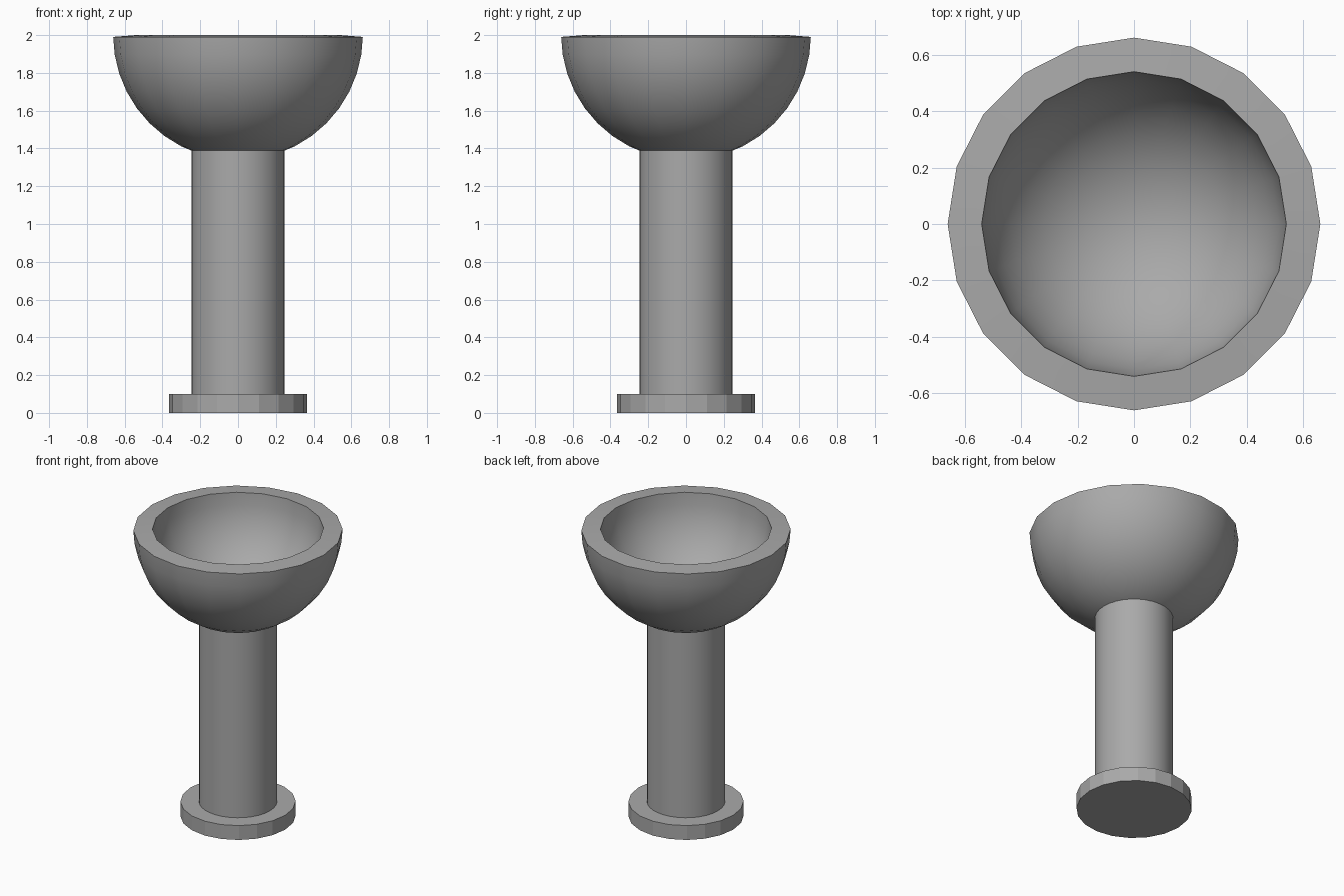
import bpy
import bmesh
import math

cube = bpy.data.objects.get("Cube")
if cube:
    bpy.data.objects.remove(cube, do_unlink=True)

# Single grey for every part
GREY = (0.4, 0.4, 0.4, 1.0)
grey = bpy.data.materials.new("plain grey")
grey.use_nodes = True
grey.diffuse_color = GREY
grey.node_tree.nodes["Principled BSDF"].inputs["Base Color"].default_value = GREY


def add_object(name, bm, z):
    mesh = bpy.data.meshes.new(name)
    bm.to_mesh(mesh)
    bm.free()
    mesh.materials.append(grey)
    obj = bpy.data.objects.new(name, mesh)
    obj.location.z = z
    bpy.context.collection.objects.link(obj)
    return obj


def add_cylinder(name, radius, bottom, top, sides):
    bm = bmesh.new()
    bmesh.ops.create_cone(bm, cap_ends=True, segments=sides, radius1=radius,
                          radius2=radius, depth=top - bottom)
    return add_object(name, bm, (bottom + top) / 2)


def shade_smooth(obj):
    bpy.ops.object.select_all(action="DESELECT")
    obj.select_set(True)
    bpy.context.view_layer.objects.active = obj
    bpy.ops.object.shade_smooth_by_angle(angle=math.radians(30))


# Faceted foot and smooth column
add_cylinder("base", 0.364, 0.0, 0.1, 20)
shade_smooth(add_cylinder("column", 0.247, 0.1, 1.4, 32))

# Bowl: lower half of a sphere, thickened outwards
bm = bmesh.new()
bmesh.ops.create_uvsphere(bm, u_segments=20, v_segments=20, radius=0.54)
upper = [v for v in bm.verts if v.co.z > 0.001]
bmesh.ops.delete(bm, geom=upper, context="VERTS")
bowl = add_object("bowl", bm, 2.0)
wall = bowl.modifiers.new("wall", "SOLIDIFY")
wall.thickness = 0.121
wall.offset = 1.0
bpy.context.view_layer.objects.active = bowl
bpy.ops.object.modifier_apply(modifier=wall.name)
shade_smooth(bowl)
